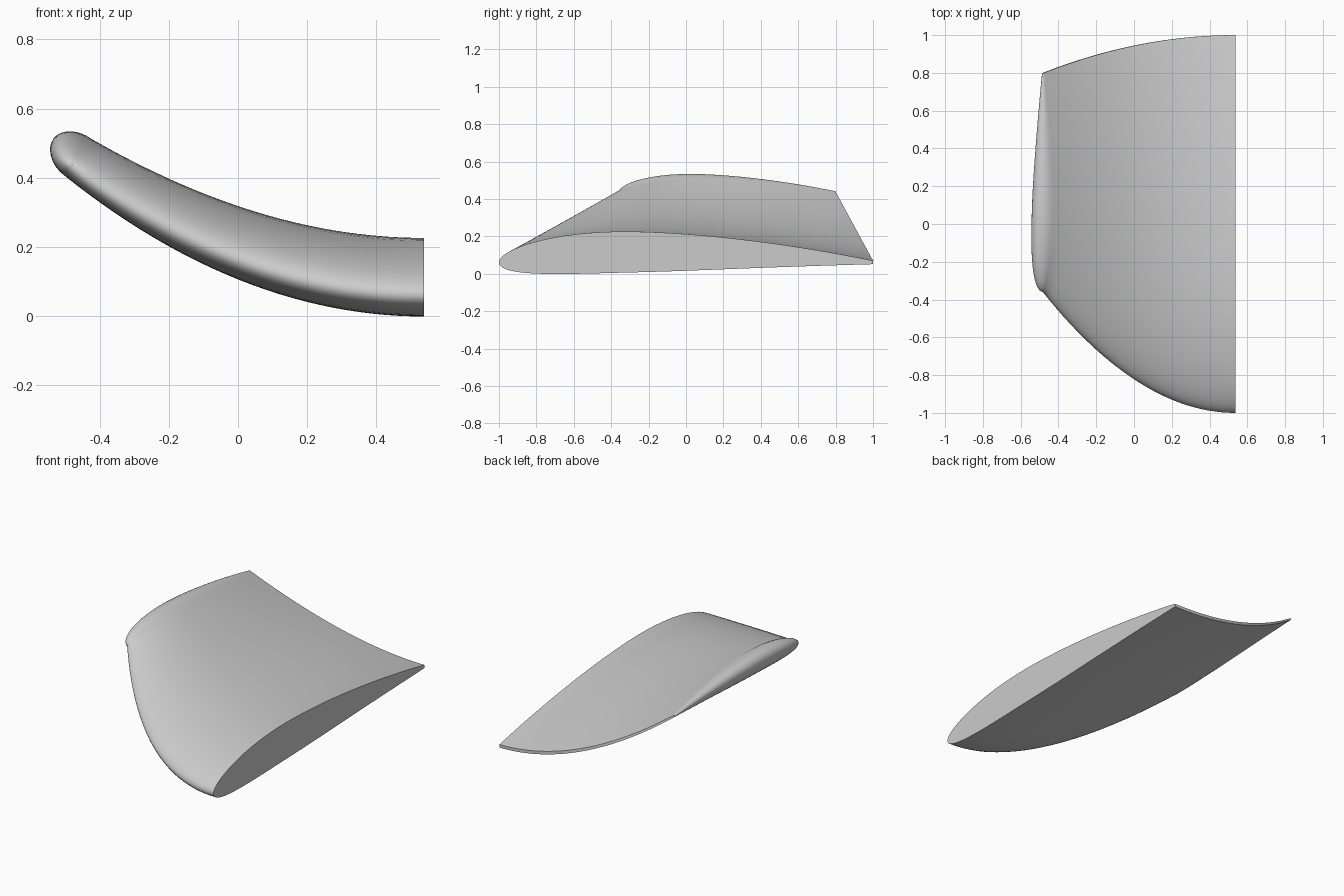
import bpy, bmesh, math
from mathutils import Vector

cube = bpy.data.objects.get("Cube")
if cube:
    bpy.data.objects.remove(cube, do_unlink=True)

SPANS, STATIONS, CAP_STEPS = 28, 40, 14
CAMBER, CAMBER_POS, THICKNESS = 0.028, 0.37, 0.11
chordwise = [(1 - math.cos(math.pi * i / STATIONS)) / 2 for i in range(STATIONS + 1)]


def half_thickness(c):
    """Half thickness of the aerofoil, with a blunt trailing edge."""
    body = (0.2969 * math.sqrt(c) - 0.126 * c - 0.3516 * c**2
            + 0.2843 * c**3 - 0.1015 * c**4)
    return 5 * THICKNESS * body + 0.0035 * c**3


def camber(c):
    p = CAMBER_POS
    if c < p:
        return CAMBER / p**2 * (2 * p * c - c * c)
    return CAMBER / (1 - p)**2 * (1 - 2 * p + 2 * p * c - c * c)


def frame(t):
    """Leading edge, chord, surface normal and outward direction at span t."""
    lead = Vector((0.537 - 1.017 * t, -1 + 0.64 * t * t, 0.061 + 0.374 * t * t))
    chord = 2 - 0.84 * t * t
    out = Vector((-1.017, 0, 0.748 * t)).normalized()
    normal = Vector((out.z, 0, -out.x))
    return lead, chord, normal, out


def point(t, c, turn, bulge=0.0):
    """Point on the section: turn 0 is the top, pi the underside."""
    lead, chord, normal, out = frame(t)
    h = half_thickness(c)
    return (lead + Vector((0, c * chord, 0))
            + normal * chord * (camber(c) + h * math.cos(turn))
            + out * chord * h * bulge * math.sin(turn))


bm = bmesh.new()


def skin(rows):
    verts = [[bm.verts.new(p) for p in row] for row in rows]
    for a, b in zip(verts, verts[1:]):
        for i in range(len(a) - 1):
            bm.faces.new((a[i], a[i + 1], b[i + 1], b[i]))


# Upper and lower skins, joined by the blunt trailing edge
spans = [i / SPANS for i in range(SPANS + 1)]
for turn in (0, math.pi):
    skin([[point(t, c, turn) for c in chordwise] for t in spans])
skin([[point(t, 1, 0), point(t, 1, math.pi)] for t in spans])

# Rounded tip, made by turning the end section about its camber line
turns = [math.pi * i / CAP_STEPS for i in range(CAP_STEPS + 1)]
skin([[point(1, c, a, 1.4) for a in turns] for c in chordwise])

# Flat root, and the small open end behind the tip
skin([[point(0, c, 0), point(0, c, math.pi)] for c in chordwise])
bm.faces.new([bm.verts.new(point(1, 1, a, 1.4)) for a in turns])

bmesh.ops.remove_doubles(bm, verts=bm.verts[:], dist=0.00005)
bmesh.ops.dissolve_degenerate(bm, edges=bm.edges[:], dist=0.00005)
bmesh.ops.recalc_face_normals(bm, faces=bm.faces[:])

mesh = bpy.data.meshes.new("wing_half")
bm.to_mesh(mesh)
bm.free()
wing = bpy.data.objects.new("wing_half", mesh)
bpy.context.collection.objects.link(wing)

grey = bpy.data.materials.new("plain_grey")
grey.use_nodes = True
colour = (0.6, 0.6, 0.6, 1)
grey.diffuse_color = colour
grey.node_tree.nodes["Principled BSDF"].inputs["Base Color"].default_value = colour
mesh.materials.append(grey)

bpy.ops.object.select_all(action="DESELECT")
wing.select_set(True)
bpy.context.view_layer.objects.active = wing
bpy.ops.object.shade_smooth_by_angle(angle=math.radians(40))
